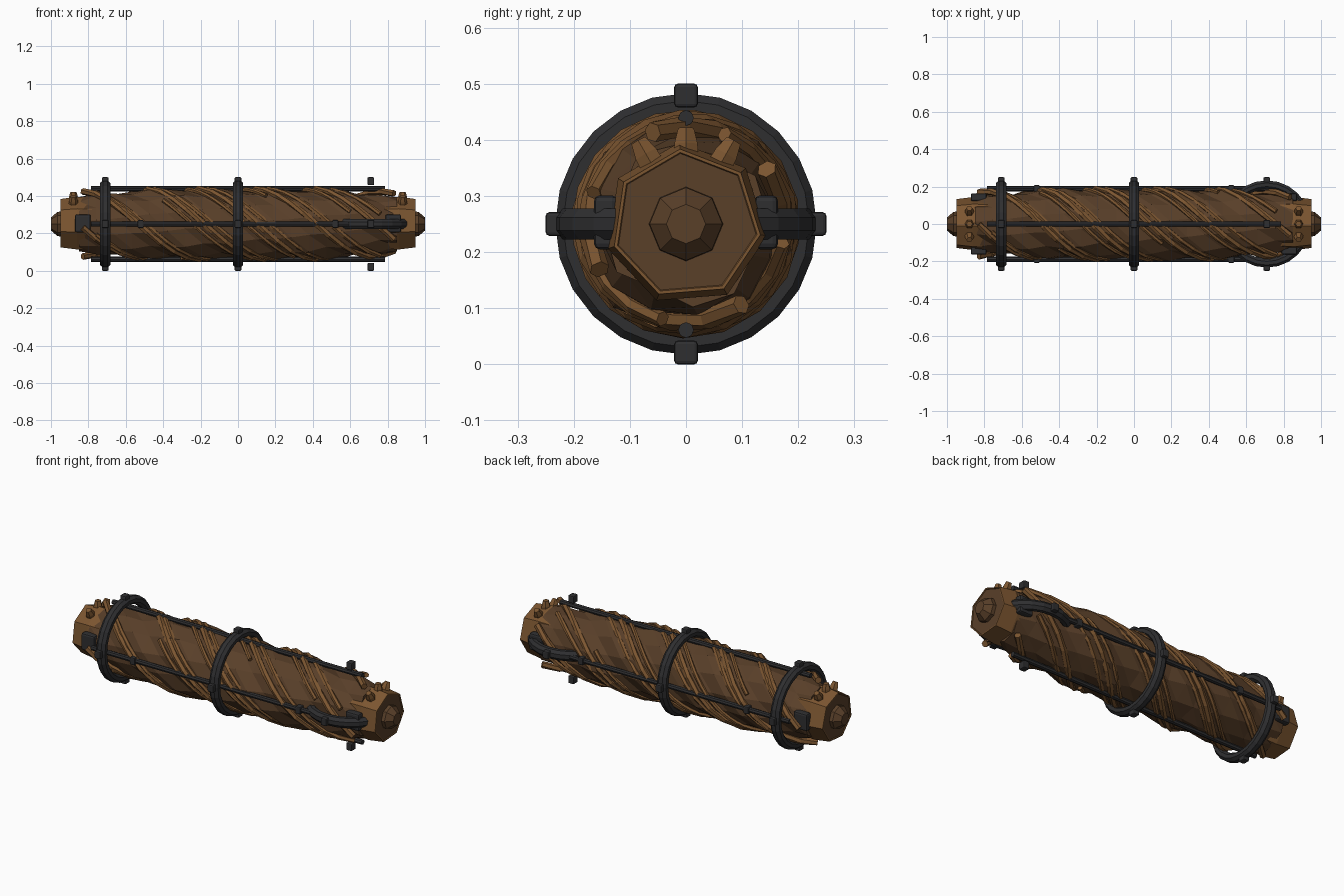
import bpy, bmesh, math, random
from mathutils import Vector, Matrix

random.seed(4)
if "Cube" in bpy.data.objects:
    bpy.data.objects.remove(bpy.data.objects["Cube"])

MID = 0.25                    # height of the long axis
TWIST = 2 * math.pi / 1.25    # turn per unit of length


def material(name, rgb):
    m = bpy.data.materials.new(name)
    m.use_nodes = True
    m.diffuse_color = (*rgb, 1)
    bsdf = m.node_tree.nodes["Principled BSDF"]
    bsdf.inputs["Base Color"].default_value = (*rgb, 1)
    bsdf.inputs["Roughness"].default_value = 0.8
    return m


wood = material("light wood", (0.2, 0.092, 0.03))
bark = material("dark bark", (0.1, 0.05, 0.022))
iron = material("black iron", (0.028, 0.028, 0.03))


def finish(name, bm, *mats):
    bmesh.ops.recalc_face_normals(bm, faces=bm.faces)
    mesh = bpy.data.meshes.new(name)
    bm.to_mesh(mesh)
    bm.free()
    for m in mats:
        mesh.materials.append(m)
    ob = bpy.data.objects.new(name, mesh)
    bpy.context.collection.objects.link(ob)
    return ob


def polar(x, r, a):
    return Vector((x, r * math.cos(a), MID + r * math.sin(a)))


def loft(bm, rings):
    """Skin a list of point loops and cap both ends."""
    loops = [[bm.verts.new(p) for p in ring] for ring in rings]
    n = len(loops[0])
    for a, b in zip(loops, loops[1:]):
        for i in range(n):
            bm.faces.new((a[i], a[(i + 1) % n], b[(i + 1) % n], b[i]))
    return bm.faces.new(loops[0]), bm.faces.new(loops[-1])


def tube(bm, path, radius, sides=6):
    """Sweep a polygon along a path that winds round the long axis."""
    rings = []
    for i, p in enumerate(path):
        t = (path[min(i + 1, len(path) - 1)] - path[max(i - 1, 0)]).normalized()
        out = Vector((0, p.y, p.z - MID)).normalized()
        side = t.cross(out).normalized()
        out = side.cross(t)
        rings.append([p + radius * (math.cos(k) * out + math.sin(k) * side)
                      for k in (2 * math.pi * j / sides for j in range(sides))])
    loft(bm, rings)


def box(name, centre, size, mat, bevel=0.006):
    bm = bmesh.new()
    bmesh.ops.create_cube(bm, size=1, matrix=Matrix.Translation(centre) @ Matrix.Diagonal((*size, 1)))
    ob = finish(name, bm, mat)
    mod = ob.modifiers.new("bevel", "BEVEL")
    mod.width, mod.segments = bevel, 2
    return ob


# Twisted core, lumpy and tapering to both ends
def core_radius(x):
    return 0.184 - 0.045 * max(0, (abs(x) - 0.4) / 0.45) ** 1.5


SIDES, STEPS = 12, 18
bm = bmesh.new()
rings = []
for s in range(STEPS + 1):
    x = -0.85 + 1.7 * s / STEPS
    ring = []
    for i in range(SIDES):
        lobe = 0.008 if i % 3 else -0.008
        r = core_radius(x) + lobe + random.uniform(-0.005, 0.005)
        ring.append(polar(x, r, 2 * math.pi * i / SIDES + TWIST * x))
    rings.append(ring)
loft(bm, rings)
bmesh.ops.triangulate(bm, faces=bm.faces)
finish("twisted_core", bm, bark)


# Vines wound round the core in pairs
def vine(name, start, x0, x1, thick, lift, rate=TWIST):
    bm = bmesh.new()
    path = []
    for s in range(25):
        x = x0 + (x1 - x0) * s / 24
        r = max(core_radius(x), 0.172) + lift
        path.append(polar(x, r, start + rate * x + 0.06 * math.sin(7 * x + start)))
    tube(bm, path, thick)
    finish(name, bm, wood)


for i, degrees in enumerate((62, 151, 231, 330)):
    a = math.radians(degrees)
    vine(f"heavy_vine_{i + 1}", a, -0.83, 0.835, 0.018, 0.002)
    vine(f"thin_vine_{i + 1}", a - 0.27, -0.76, 0.76, 0.014, 0.002, TWIST * 0.96)
    vine(f"short_vine_{i + 1}", a + 0.3, -0.6 + 0.1 * i, 0.15 + 0.15 * i, 0.012, 0.0)

# Faceted end heads with a raised rim, hub and pegs
for s, word in ((-1, "right"), (1, "left")):
    bm = bmesh.new()
    rings = []
    for x, r in ((0.78, 0.142), (0.86, 0.146), (0.95, 0.134), (0.95, 0.128), (0.946, 0.126)):
        rings.append([polar(s * x, r, 2 * math.pi * i / 7 + math.pi / 2 + 0.08) for i in range(7)])
    loft(bm, rings)[1].material_index = 1
    finish(word + "_end_head", bm, wood, bark)

    bm = bmesh.new()
    rings = [[polar(s * x, r, math.pi * i / 4) for i in range(8)]
             for x, r in ((0.93, 0.067), (0.965, 0.065), (1.0, 0.035))]
    loft(bm, rings)
    finish(word + "_hub", bm, bark)

    for k in (-1, 0, 1):
        a = math.pi / 2 + 0.52 * k
        peg = bmesh.new()
        loft(peg, [[polar(s * 0.88 + w * math.cos(q), r, a + w * math.sin(q) / r)
                    for q in (math.pi * j / 3 for j in range(6))]
                   for r, w in ((0.11, 0.026), (0.145, 0.024), (0.172, 0.016))])
        finish(f"{word}_peg_{k + 2}", peg, wood)

    # Iron side brackets
    for y in (-1, 1):
        box(f"{word}_bracket_{'back' if y > 0 else 'front'}", (s * 0.83, y * 0.143, MID + 0.003),
            (0.085, 0.042, 0.096), iron, 0.01)


# Iron hoops: two round the core, one lying flat through the end
def hoop(name, x, flat=False):
    bm = bmesh.new()
    n = 24
    loops = []
    for i in range(n):
        a = 2 * math.pi * i / n
        loop = []
        for j in range(8):
            q = math.pi * (j + 0.5) / 4
            r, w = 0.21 + 0.025 * math.cos(q), 0.03 * math.sin(q)
            p = (x + r * math.sin(a), r * math.cos(a), MID + w) if flat else polar(x + w, r, a)
            loop.append(bm.verts.new(p))
        loops.append(loop)
    for i in range(n):
        for j in range(8):
            a, b, k = loops[i], loops[(i + 1) % n], (j + 1) % 8
            bm.faces.new((a[j], a[k], b[k], b[j]))
    finish(name, bm, iron)


hoop("right_hoop", -0.71)
hoop("middle_hoop", 0)
hoop("flat_hoop", 0.71, True)

# Four straight rods with a stud at each hoop, and collars on the side rods
for i, word in enumerate(("back", "top", "front", "bottom")):
    a = math.pi / 2 * i
    bm = bmesh.new()
    tube(bm, [polar(x, 0.189, a) for x in (-0.785, 0, 0.785)], 0.014, 8)
    finish(word + "_rod", bm, iron)
    for n, x in enumerate((-0.71, 0, 0.71)):
        box(f"{word}_stud_{n + 1}", polar(x, 0.229, a), (0.036, 0.042, 0.042), iron)
    if i % 2 == 0:
        for n, x in enumerate((-0.52, 0.52)):
            box(f"{word}_collar_{n + 1}", polar(x, 0.19, a), (0.032, 0.036, 0.042), iron)
